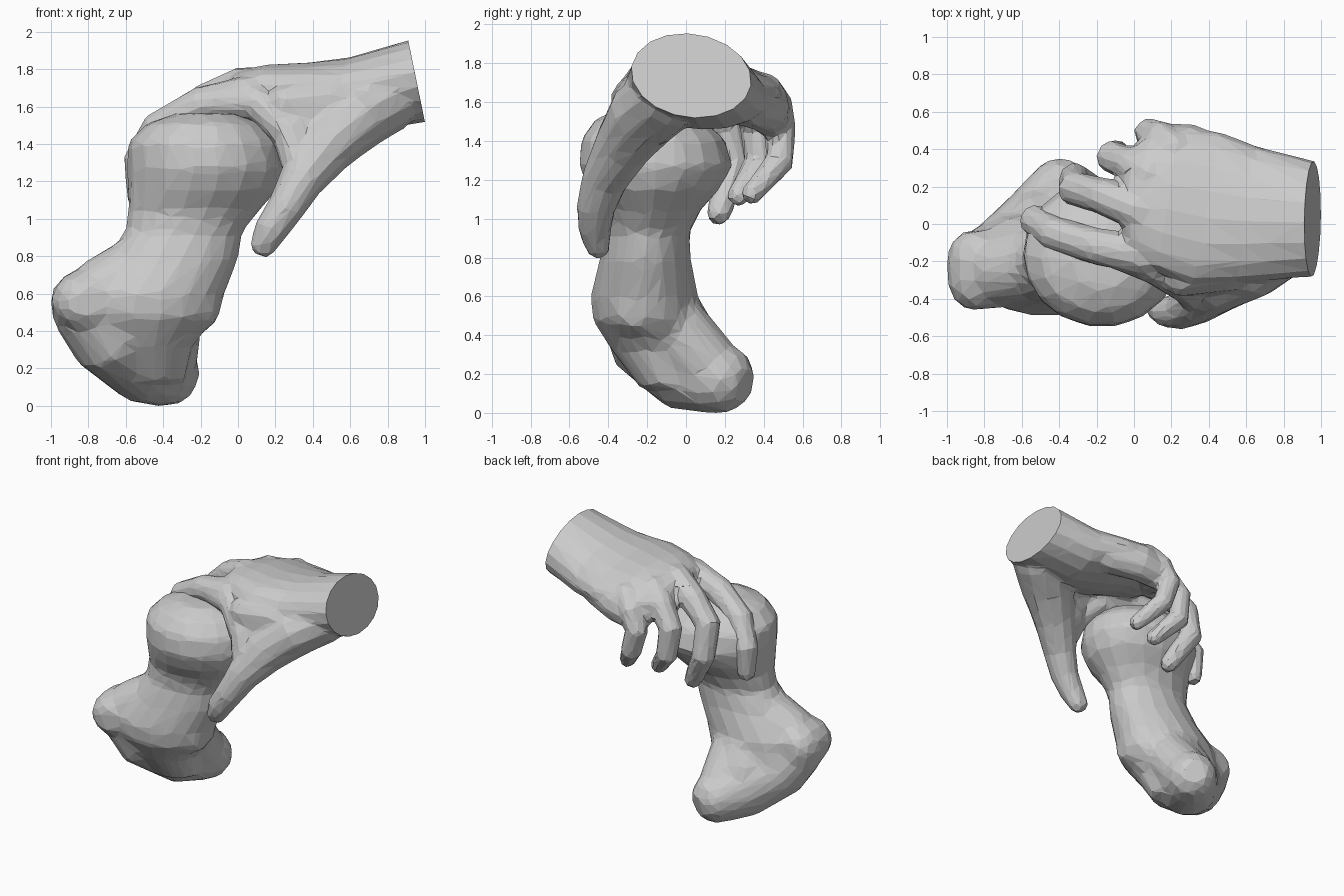
import bpy, bmesh, math
from mathutils import Vector


def tube(bm, sections, side, n=12, axis=None, round_start=True, round_end=True):
    """Loft elliptical rings (x, y, z, half width, half height) along a path."""
    pts = [Vector(s[:3]) for s in sections]
    rings = []
    last = len(pts) - 1
    for i, s in enumerate(sections):
        t = Vector(axis) if axis else pts[min(i + 1, last)] - pts[max(i - 1, 0)]
        t.normalize()
        up = t.cross(Vector(side)).normalized()
        sd = up.cross(t)
        w, h = s[3], s[4]
        caps = [(0, 1)]
        r = min(w, h)
        if i == 0 and round_start:
            caps = [(-0.85, 0.5), (-0.5, 0.86), (0, 1)]
        elif i == last and round_end:
            caps = [(0, 1), (0.5, 0.86), (0.85, 0.5)]
        for off, k in caps:
            c = pts[i] + t * (off * r)
            rings.append([bm.verts.new(c + sd * (w * k * math.cos(a)) + up * (h * k * math.sin(a)))
                          for a in (2 * math.pi * j / n for j in range(n))])
    for a, b in zip(rings, rings[1:]):
        for j in range(n):
            bm.faces.new((a[j], a[(j + 1) % n], b[(j + 1) % n], b[j]))
    bm.faces.new(rings[0][::-1])
    bm.faces.new(rings[-1])


def fuse(bm, name, voxel, smooth, tris, cut=None):
    """Melt the overlapping lofts into one skin, trim it and reduce it to flat facets."""
    bmesh.ops.recalc_face_normals(bm, faces=bm.faces[:])
    me = bpy.data.meshes.new(name)
    bm.to_mesh(me)
    bm.free()
    ob = bpy.data.objects.new(name, me)
    bpy.context.collection.objects.link(ob)
    m = ob.modifiers.new("Remesh", 'REMESH')
    m.mode = 'VOXEL'
    m.voxel_size = voxel
    m = ob.modifiers.new("Smooth", 'SMOOTH')
    m.factor = 0.5
    m.iterations = smooth
    bpy.context.view_layer.update()
    ev = ob.evaluated_get(bpy.context.evaluated_depsgraph_get())
    new = bpy.data.meshes.new_from_object(ev)
    ob.modifiers.clear()
    ob.data = new
    new.name = name
    if cut:
        b = bmesh.new()
        b.from_mesh(new)
        res = bmesh.ops.bisect_plane(b, geom=b.verts[:] + b.edges[:] + b.faces[:],
                                     plane_co=cut[0], plane_no=cut[1], clear_outer=True)
        edges = [e for e in res['geom_cut'] if isinstance(e, bmesh.types.BMEdge)]
        bmesh.ops.holes_fill(b, edges=edges, sides=0)
        b.to_mesh(new)
        b.free()
    for p in new.polygons:
        p.use_smooth = False
    m = ob.modifiers.new("Decimate", 'DECIMATE')
    m.ratio = min(1.0, tris / max(1, 2 * len(new.polygons)))
    return ob


# Bone-like handle: rounded head, waist and flared base
bm = bmesh.new()
tube(bm, [(-.45, -.08, .13, .17, .16), (-.49, -.15, .33, .25, .24), (-.48, -.21, .48, .38, .275),
          (-.48, -.215, .60, .41, .28), (-.36, -.21, .78, .36, .24), (-.29, -.20, .93, .315, .22),
          (-.24, -.18, 1.04, .35, .255), (-.19, -.165, 1.15, .40, .34), (-.17, -.155, 1.27, .425, .40),
          (-.18, -.17, 1.41, .41, .375), (-.18, -.19, 1.51, .31, .28), (-.17, -.20, 1.565, .16, .15)],
     side=(1, 0, 0), n=18, axis=(0, 0, 1), round_start=False, round_end=False)
# Left lobe, broad from front to rear
tube(bm, [(-.81, -.31, .56, .19, .17), (-.82, -.18, .56, .185, .17)], side=(1, 0, 0), n=14)
# Base ridge running from the left lobe to the rear foot
tube(bm, [(-.80, -.24, .53, .22, .18), (-.68, -.19, .38, .24, .22), (-.48, .01, .225, .23, .225),
          (-.39, .17, .18, .19, .19)], side=(.6, -.6, .5), n=14)
# Fan that fills the angle between waist, left lobe and rear foot
for start, end in [((-.35, .83), (-.72, -.24, .60, .20, .20)), ((-.38, .76), (-.64, -.14, .45, .20, .20)),
                   ((-.40, .66), (-.50, -.01, .33, .20, .20)), ((-.38, .58), (-.39, .09, .26, .18, .18))]:
    tube(bm, [(start[0], -.19, start[1], .19, .19), end], side=(1, 0, .1), n=14)
# Right front lobe of the base
tube(bm, [(-.35, -.24, .56, .18, .18), (-.23, -.25, .54, .15, .15)], side=(0, 1, 0))
fuse(bm, "bone_handle", .026, 8, 1000)

# Hand
bm = bmesh.new()
# Wrist and palm
tube(bm, [(1.10, .025, 1.77, .31, .22), (.95, .025, 1.735, .312, .22), (.62, .05, 1.66, .37, .20),
          (.38, .085, 1.665, .42, .165), (.18, .13, 1.68, .39, .14), (.05, .135, 1.67, .33, .125)],
     side=(.16, .95, -.12), n=18, round_start=False)
# Knuckle mass that rolls down on the little finger side
tube(bm, [(.50, .32, 1.60, .13, .13), (.28, .41, 1.58, .13, .14), (.13, .43, 1.53, .11, .11)],
     side=(0, 1, 0), n=10)
tube(bm, [(.0, .12, 1.65, .10, .09), (.06, .30, 1.59, .12, .10), (.14, .43, 1.54, .11, .10)],
     side=(1, 0, 0), n=10)

# Fingers: knuckle, middle joint, end joint, tip; all share one taper
FINGER_R = (.11, .10, .095, .086, .066)
fingers = [
    [(.06, -.17, 1.66), (-.20, -.12, 1.61), (-.43, -.05, 1.48), (-.53, .02, 1.31), (-.53, .02, 1.12)],
    [(.03, .07, 1.71), (-.17, .15, 1.63), (-.32, .19, 1.50), (-.32, .245, 1.28), (-.18, .17, 1.03)],
    [(.08, .26, 1.69), (-.02, .32, 1.61), (-.12, .36, 1.48), (-.10, .375, 1.28), (.04, .27, 1.12)],
    [(.22, .40, 1.66), (.14, .465, 1.58), (.08, .485, 1.46), (.13, .48, 1.29), (.26, .34, 1.13)],
]
for f, k in zip(fingers, (1.0, 1.0, .92, .88)):
    tube(bm, [(*p, r * k, r * k) for p, r in zip(f, FINGER_R)], side=(.45, .75, .2), n=10)

# Thumb with its fleshy base
tube(bm, [(.80, -.09, 1.64, .20, .18), (.62, -.22, 1.53, .19, .18), (.46, -.325, 1.38, .15, .16),
          (.335, -.42, 1.20, .12, .12), (.25, -.465, 1.05, .10, .10), (.175, -.47, .94, .085, .09),
          (.135, -.455, .86, .068, .072)], side=(0, 1, 0), n=12)
# Webbing between thumb and index finger, then the flesh behind it
tube(bm, [(-.20, -.12, 1.61, .08, .08), (.10, -.23, 1.62, .09, .10), (.28, -.33, 1.46, .095, .11),
          (.34, -.40, 1.26, .09, .10)], side=(.2, .9, .3), n=10)
for start, end in [((.75, -.18), (.25, 1.60)), ((.70, -.20), (.32, 1.52)), ((.62, -.22), (.35, 1.42))]:
    tube(bm, [(start[0], start[1], 1.60, .12, .14), (.5, -.255, (1.60 + end[1]) / 2, .11, .14),
              (end[0], -.29, end[1], .10, .12)], side=(0, 1, .2), n=10)
fuse(bm, "hand", .02, 4, 1800, cut=(Vector((.955, 0, 1.735)), Vector((.98, 0, .20))))
